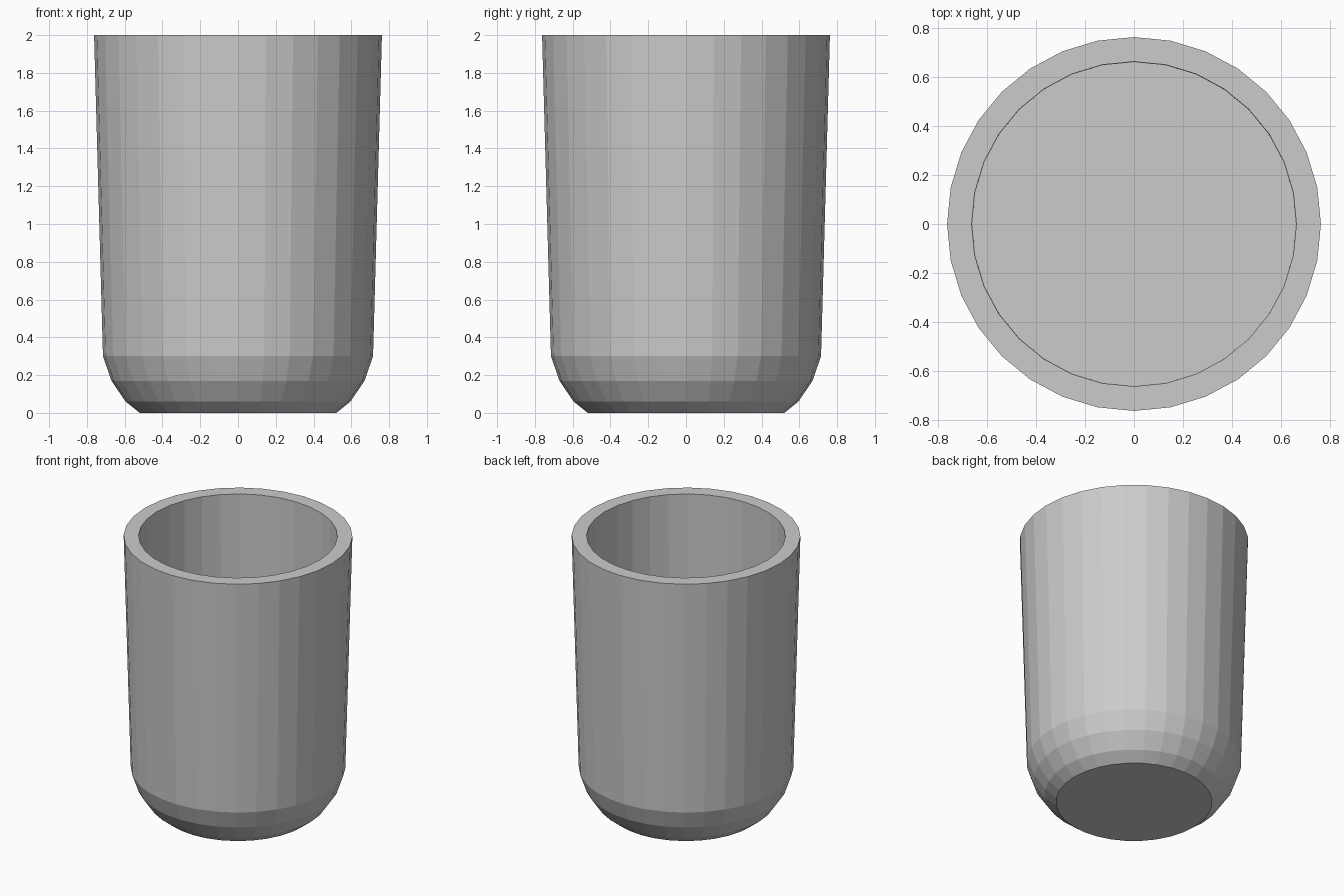
import bpy, bmesh, math

if "Cube" in bpy.data.objects:
    bpy.data.objects.remove(bpy.data.objects["Cube"])

SIDES = 32

# cup profile (radius, height): base, rounded foot, tapered wall, rim, straight bore
PROFILE = [(0.52, 0.0), (0.595, 0.06), (0.67, 0.17), (0.715, 0.30),
           (0.762, 2.0), (0.662, 2.0), (0.66, 0.2)]


def lathe(name, profile, sides):
    bm = bmesh.new()
    rings = [[bm.verts.new((r * math.cos(2 * math.pi * i / sides),
                            r * math.sin(2 * math.pi * i / sides), z))
              for i in range(sides)] for r, z in profile]
    for low, high in zip(rings, rings[1:]):
        for i in range(sides):
            j = (i + 1) % sides
            bm.faces.new((low[i], low[j], high[j], high[i]))
    # flat underside and inner floor
    bm.faces.new(rings[0][::-1])
    bm.faces.new(rings[-1])
    bmesh.ops.recalc_face_normals(bm, faces=bm.faces)
    mesh = bpy.data.meshes.new(name)
    bm.to_mesh(mesh)
    bm.free()
    obj = bpy.data.objects.new(name, mesh)
    bpy.context.collection.objects.link(obj)
    return obj


lathe("cup", PROFILE, SIDES)
